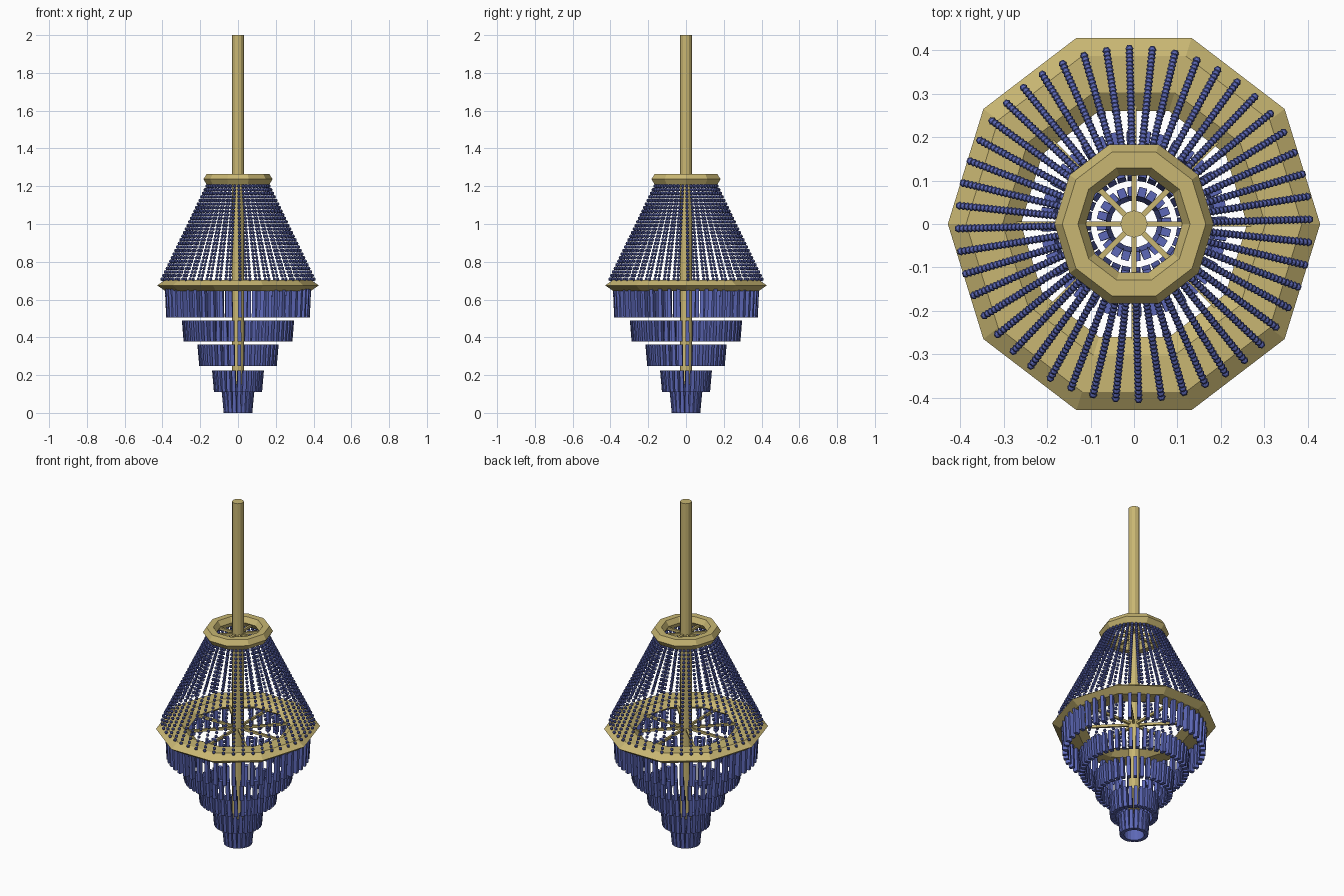
import bpy, bmesh, math
from mathutils import Matrix, Vector

if "Cube" in bpy.data.objects:
    bpy.data.objects.remove(bpy.data.objects["Cube"])


def material(name, color):
    m = bpy.data.materials.new(name)
    m.diffuse_color = color
    m.use_nodes = True
    m.node_tree.nodes["Principled BSDF"].inputs["Base Color"].default_value = m.diffuse_color
    return m


GOLD = material("gold", (0.58, 0.47, 0.17, 1))
BLUE = material("blue_crystal", (0.11, 0.14, 0.48, 1))


def build(name, verts, faces, mat):
    me = bpy.data.meshes.new(name)
    me.from_pydata([tuple(v) for v in verts], [], faces)
    me.materials.append(mat)
    ob = bpy.data.objects.new(name, me)
    bpy.context.collection.objects.link(ob)
    return ob


def template(op, **kw):
    """Vertices and faces of one primitive, ready to be repeated."""
    bm = bmesh.new()
    op(bm, **kw)
    bm.verts.index_update()
    data = ([v.co.copy() for v in bm.verts],
            [[v.index for v in f.verts] for f in bm.faces])
    bm.free()
    return data


CUBE = template(bmesh.ops.create_cube, size=1)
BEAD = template(bmesh.ops.create_uvsphere, u_segments=6, v_segments=4, radius=0.0095)


def repeat(name, shape, placers, mat):
    """One object made of copies of a shape, each moved by a placer function."""
    verts, faces = [], []
    for place in placers:
        n = len(verts)
        verts += [place(v) for v in shape[0]]
        faces += [[n + i for i in f] for f in shape[1]]
    build(name, verts, faces, mat)


def spin(angle):
    return Matrix.Rotation(angle, 4, 'Z')


def ring(name, major, minor, z, height):
    """Ten-sided ring with a flattened hexagonal section."""
    verts, faces = [], []
    for i in range(10):
        a = math.tau * i / 10
        for j in range(6):
            b = math.tau * j / 6
            r = major + minor * math.cos(b)
            verts.append((r * math.cos(a),
                          r * math.sin(a) / math.sin(math.radians(72)),
                          z + height * math.sin(b) / math.sin(math.tau / 6)))
            p, q, k = i * 6, (i + 1) % 10 * 6, (j + 1) % 6
            faces.append((p + j, q + j, q + k, p + k))
    build(name, verts, faces, GOLD)


def spokes(name, length, z, width, height):
    mats = [spin(math.tau * i / 8) @ Matrix.Translation((length / 2, 0, z))
            @ Matrix.Diagonal((length, width, height, 1)) for i in range(8)]
    repeat(name, CUBE, [lambda v, m=m: m @ v for m in mats], GOLD)


def crystal_tier(name, count, r_top, r_bottom, z_top, z_bottom, depth=0.028):
    """Circle of hanging bars leaning slightly inward; radii are outer faces."""
    def placer(rot):
        def place(v):
            top = v.z > 0
            r = (r_top if top else r_bottom) - (0.5 - v.x) * depth
            w = 0.018 if top else 0.020
            return rot @ Vector((r, v.y * w, z_top if top else z_bottom))
        return place
    repeat(name, CUBE,
           [placer(spin(math.tau * (i + 0.2) / count)) for i in range(count)], BLUE)


# Central rod
rod = template(bmesh.ops.create_cone, cap_ends=True, segments=12,
               radius1=0.031, radius2=0.031, depth=1.85)
repeat("central_rod", rod, [lambda v: v + Vector((0, 0, 1.075))], GOLD)

# Rings and their spokes
ring("upper_ring", 0.147, 0.036, 1.237, 0.029)
ring("lower_ring", 0.344, 0.084, 0.675, 0.029)
spokes("upper_spokes", 0.122, 1.225, 0.012, 0.014)
spokes("lower_spokes", 0.298, 0.675, 0.012, 0.014)

# Bead strands between the two rings
STRANDS, BEADS = 48, 27
top, bottom = Vector((0.165, 0, 1.20)), Vector((0.403, 0, 0.708))
beads = [spin(math.tau * i / STRANDS + math.radians(1.5))
         @ Matrix.Translation(top.lerp(bottom, j / (BEADS - 1)))
         for i in range(STRANDS) for j in range(BEADS)]
repeat("bead_strands", BEAD, [lambda v, m=m: m @ v for m in beads], BLUE)

# Five stepped tiers of hanging crystals
crystal_tier("crystal_tier_1", 48, 0.387, 0.380, 0.655, 0.505)
crystal_tier("crystal_tier_2", 48, 0.297, 0.288, 0.490, 0.377)
crystal_tier("crystal_tier_3", 36, 0.215, 0.205, 0.362, 0.247)
crystal_tier("crystal_tier_4", 28, 0.137, 0.127, 0.224, 0.110)
crystal_tier("crystal_tier_5", 20, 0.086, 0.075, 0.112, 0.000, 0.022)
